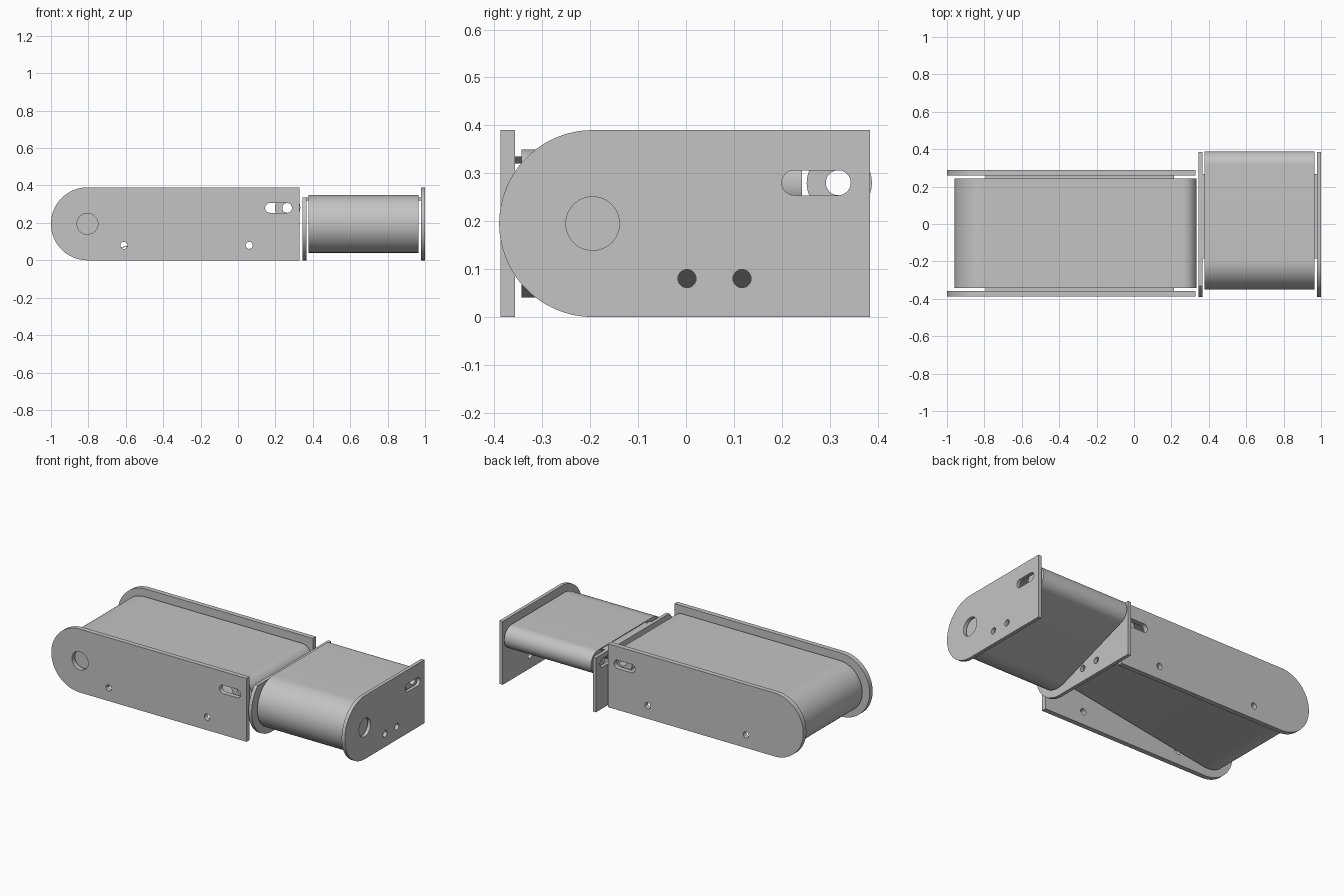
import bpy, bmesh
from math import pi, sin, cos, asin, acos, atan2, hypot, radians

cube = bpy.data.objects.get("Cube")
if cube:
    bpy.data.objects.remove(cube)

GREY = (0.55, 0.55, 0.55, 1)
steel = bpy.data.materials.new("plain_grey")
steel.use_nodes = True
steel.diffuse_color = GREY
steel.node_tree.nodes["Principled BSDF"].inputs["Base Color"].default_value = GREY

DRIVE_Z, DRIVE_R = 0.195, 0.155     # large roller
TAIL_Z, TAIL_R = 0.28, 0.07         # small roller
BELT = 0.004


def arc(u, z, r, start, end, n=32):
    step = (end - start) / n
    return [(u + r * cos(start + i * step), z + r * sin(start + i * step)) for i in range(n + 1)]


def circle(u, z, r, n=48):
    return arc(u, z, r, 0, 2 * pi, n)[:-1]


def slot(u0, u1, z, r):
    return arc(u0, z, r, pi / 2, 1.5 * pi, 16) + arc(u1, z, r, -pi / 2, pi / 2, 16)


def prism(name, loops, v0, v1, along_x):
    """Fill an outline with holes and extrude it across the conveyor."""
    def place(u, v, z):
        return (u, v, z) if along_x else (v, u, z)

    bm = bmesh.new()
    for loop in loops:
        verts = [bm.verts.new(place(u, v0, z)) for u, z in loop]
        for a, b in zip(verts, verts[1:] + verts[:1]):
            bm.edges.new((a, b))
    bmesh.ops.triangle_fill(bm, use_beauty=True, edges=bm.edges[:])
    result = bmesh.ops.extrude_face_region(bm, geom=bm.faces[:])
    moved = [g for g in result["geom"] if isinstance(g, bmesh.types.BMVert)]
    bmesh.ops.translate(bm, verts=moved, vec=place(0, v1 - v0, 0))
    bmesh.ops.recalc_face_normals(bm, faces=bm.faces[:])
    mesh = bpy.data.meshes.new(name)
    bm.to_mesh(mesh)
    bm.free()
    mesh.materials.append(steel)
    mesh.shade_smooth()
    mesh.set_sharp_from_angle(angle=radians(30))
    obj = bpy.data.objects.new(name, mesh)
    bpy.context.collection.objects.link(obj)


def belt_loop(a, b, inset):
    """Outline wrapped tightly around both rollers."""
    rise, run = TAIL_Z - DRIVE_Z, b - a
    low = atan2(rise, run) - acos((DRIVE_R - TAIL_R) / hypot(rise, run))
    return (arc(a, DRIVE_Z, DRIVE_R - inset, pi / 2, 2 * pi + low, 48)
            + arc(b, TAIL_Z, TAIL_R - inset, low, pi / 2, 32))


def side_plate(name, a, b, holes, top, v0, v1, along_x, bearing):
    start = pi - asin((top - DRIVE_Z) / DRIVE_Z)
    end = b + 0.066
    outline = arc(a, DRIVE_Z, DRIVE_Z, start, 1.5 * pi, 48) + [(end, 0), (end, top)]
    cuts = [slot(b - 0.092, b, TAIL_Z, 0.026)]
    cuts += [circle(u, 0.08, 0.019, 24) for u in holes]
    if bearing:
        cuts.append(circle(a, DRIVE_Z, 0.056))
    prism(name, [outline] + cuts, v0, v1, along_x)


def conveyor(name, a, b, holes, belt, plates, along_x):
    # Belt and rollers
    v0, v1 = belt
    prism(name + "_belt", [belt_loop(a, b, 0), belt_loop(a, b, BELT)], v0, v1, along_x)
    prism(name + "_drive_roller", [circle(a, DRIVE_Z, DRIVE_R - BELT, 64)], v0, v1, along_x)
    prism(name + "_tail_roller",
          [circle(b, TAIL_Z, TAIL_R - BELT), circle(b, TAIL_Z, 0.026)], v0, v1, along_x)
    # Slider bed under the belt, bridging the side plates
    u0, u1 = a + 0.01, b - 0.01
    bed = [(u0, 0.32), (u1, 0.32), (u1, 0.335), (u0, 0.335)]
    # The bed stops short of the tail roller inside the belt
    bed[1:3] = [(b - TAIL_R, 0.32), (b - TAIL_R + 0.02, 0.335)]
    prism(name + "_bed", [bed], plates[0][2], plates[1][1], along_x)
    # Side plates
    for label, p0, p1, top, bearing in plates:
        side_plate(name + label, a, b, holes, top, p0, p1, along_x, bearing)


conveyor("long_conveyor", -0.805, 0.263, (-0.61, 0.06), (-0.343, 0.242),
         [("_front_plate", -0.387, -0.357, 0.39, True),
          ("_back_plate", 0.258, 0.288, 0.39, False)], True)

conveyor("short_conveyor", -0.195, 0.318, (0.002, 0.117), (0.376, 0.966),
         [("_inner_plate", 0.345, 0.366, 0.335, False),
          ("_outer_plate", 0.979, 1.0, 0.39, True)], False)
